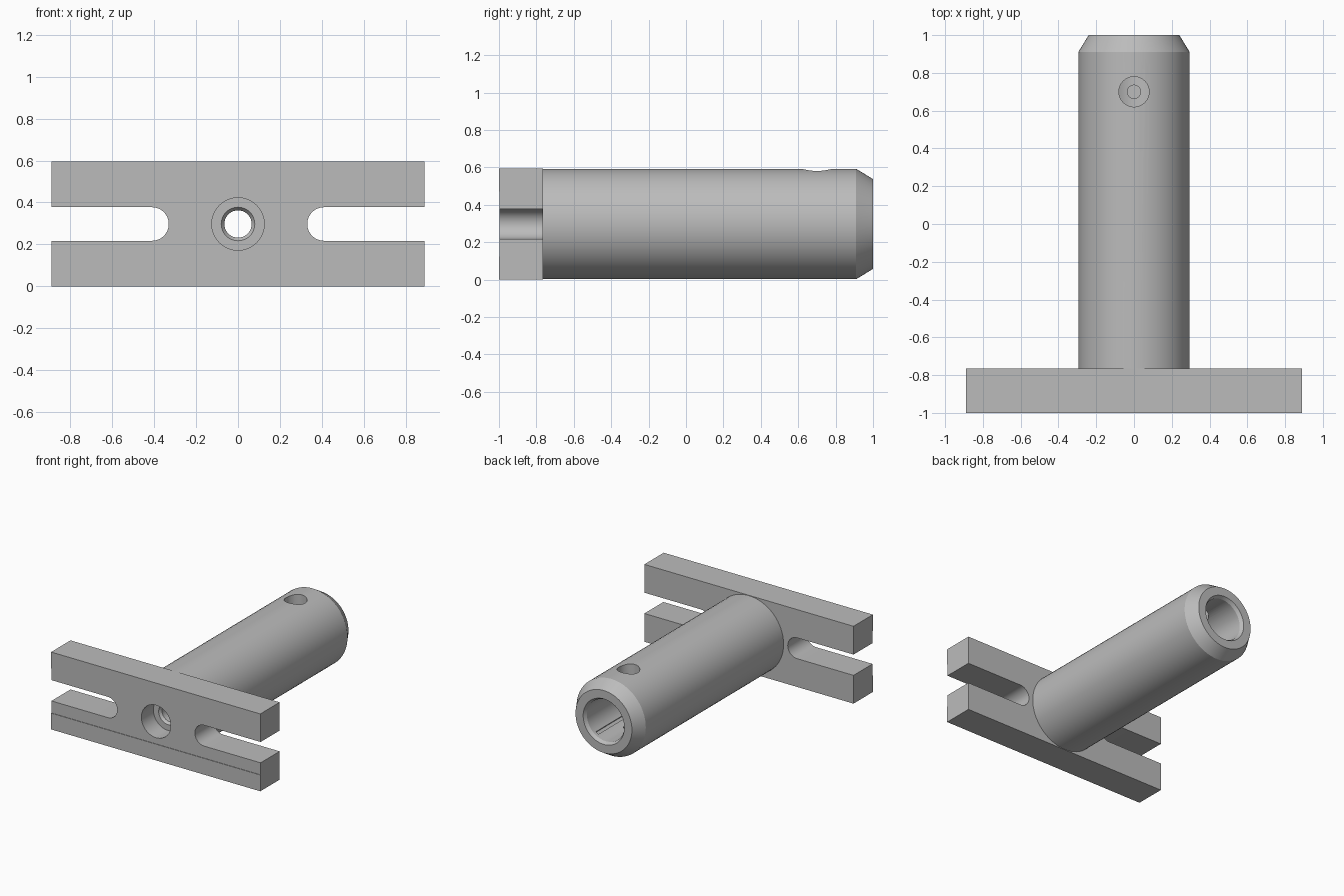
import bpy, bmesh, math
from mathutils import Vector, Matrix

cube = bpy.data.objects.get("Cube")
if cube:
    bpy.data.objects.remove(cube, do_unlink=True)

HALF_W, HEIGHT, MID = 0.89, 0.595, 0.2975
FRONT, PLATE_BACK = -1.0, -0.765

grey = bpy.data.materials.new("plain_grey")
grey.use_nodes = True
colour = (0.5, 0.5, 0.5, 1)
grey.diffuse_color = colour
grey.node_tree.nodes["Principled BSDF"].inputs["Base Color"].default_value = colour


def finish(bm, name):
    bmesh.ops.recalc_face_normals(bm, faces=bm.faces)
    mesh = bpy.data.meshes.new(name)
    bm.to_mesh(mesh)
    bm.free()
    mesh.materials.append(grey)
    obj = bpy.data.objects.new(name, mesh)
    bpy.context.collection.objects.link(obj)
    return obj


def lathe(name, profile, steps=64):
    """Revolve a closed (y, radius) profile around the long axis."""
    bm = bmesh.new()
    verts = [bm.verts.new((0, y, MID + r)) for y, r in profile]
    edges = [bm.edges.new((v, verts[(i + 1) % len(verts)])) for i, v in enumerate(verts)]
    bmesh.ops.spin(bm, geom=verts + edges, cent=(0, 0, MID), axis=(0, 1, 0),
                   angle=math.tau, steps=steps, use_merge=True)
    bmesh.ops.remove_doubles(bm, verts=bm.verts, dist=0.0001)
    bmesh.ops.dissolve_degenerate(bm, edges=bm.edges, dist=0.0001)
    return finish(bm, name)


def box(name, centre, size, turn=0):
    bm = bmesh.new()
    matrix = (Matrix.Translation(centre) @ Matrix.Rotation(turn, 4, 'Y')
              @ Matrix.Diagonal((*size, 1)))
    bmesh.ops.create_cube(bm, size=1, matrix=matrix)
    return finish(bm, name)


def pin(name, y, radius, bottom, top):
    bm = bmesh.new()
    bmesh.ops.create_cone(bm, cap_ends=True, segments=32, radius1=radius, radius2=radius,
                          depth=top - bottom,
                          matrix=Matrix.Translation((0, y, (top + bottom) / 2)))
    return finish(bm, name)


def cut(target, cutters):
    bpy.context.view_layer.objects.active = target
    for cutter in cutters:
        cutter.hide_render = True
        mod = target.modifiers.new("cut", 'BOOLEAN')
        mod.operation, mod.solver, mod.object = 'DIFFERENCE', 'EXACT', cutter
        bpy.ops.object.modifier_apply(modifier=mod.name)
        bpy.data.objects.remove(cutter, do_unlink=True)


def smooth(obj):
    bpy.ops.object.select_all(action='DESELECT')
    obj.select_set(True)
    bpy.context.view_layer.objects.active = obj
    bpy.ops.object.shade_smooth_by_angle(angle=math.radians(25))


# Mounting plate: outline with a round-ended slot open at each end
SLOT_R, SLOT_X = 0.08, 0.41
right_side = [(HALF_W, 0), (HALF_W, MID - SLOT_R)]
for i in range(17):
    a = -math.pi / 2 - math.pi * i / 16
    right_side.append((SLOT_X + SLOT_R * math.cos(a), MID + SLOT_R * math.sin(a)))
right_side += [(HALF_W, MID + SLOT_R), (HALF_W, HEIGHT)]
outline = right_side + [(-x, z) for x, z in reversed(right_side)]
bm = bmesh.new()
face = bm.faces.new([bm.verts.new((x, FRONT, z)) for x, z in outline])
extruded = bmesh.ops.extrude_face_region(bm, geom=[face])
bmesh.ops.translate(bm, vec=Vector((0, PLATE_BACK - FRONT, 0)),
                    verts=[g for g in extruded["geom"] if isinstance(g, bmesh.types.BMVert)])
plate = finish(bm, "mounting_plate")

# Shallow front channel and the stepped centre hole
cut(plate, [
    box("channel_cutter", (0, -1.046, MID), (2, 0.1, 0.345)),
    lathe("counterbore_cutter", [(-1.1, 0), (-1.1, 0.125), (-0.85, 0.125), (-0.85, 0.08),
                                 (-0.83, 0.065), (-0.7, 0.065), (-0.7, 0)]),
])

# Hollow tube with a chamfered open end
tube = lathe("tube", [(-0.775, 0.295), (0.91, 0.295), (1, 0.24), (1, 0.175), (0.975, 0.16),
                      (-0.55, 0.16), (-0.55, 0.065), (-0.775, 0.065)])

# Top cross hole, small drilled dimple below it, and a narrow key groove in the bore
angle = math.radians(35)
groove_at = (0.16 * math.sin(angle), 0.25, MID - 0.16 * math.cos(angle))
cut(tube, [
    pin("cross_hole_cutter", 0.7, 0.08, MID, 0.7),
    pin("dimple_cutter", 0.7, 0.035, 0.1, MID),
    box("groove_cutter", groove_at, (0.025, 1.4, 0.03), -angle),
])

for part in (plate, tube):
    smooth(part)
